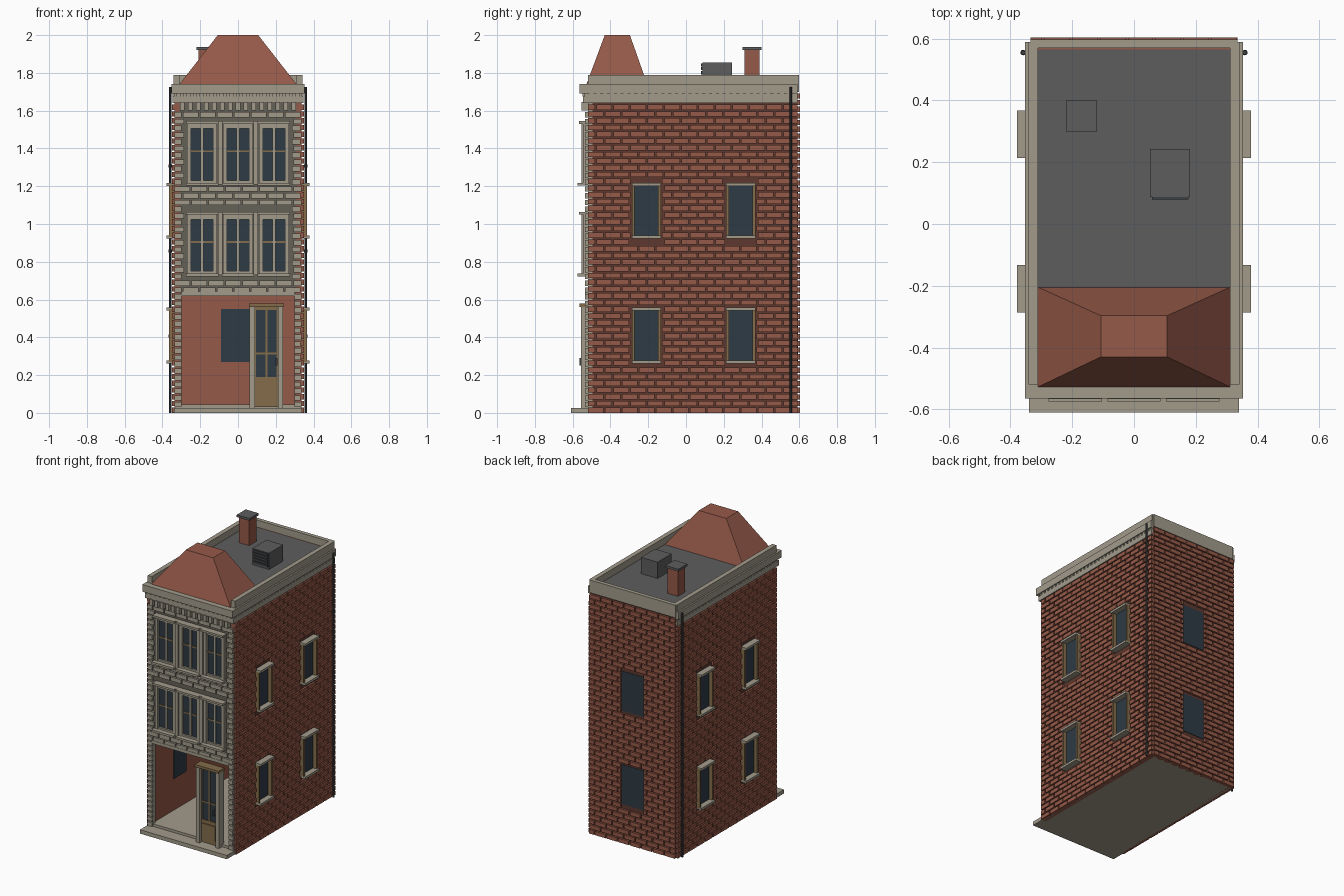
import bpy
import bmesh
from mathutils import Matrix, Vector

cube = bpy.data.objects.get("Cube")
if cube:
    bpy.data.objects.remove(cube, do_unlink=True)


def material(name, r, g, b):
    mat = bpy.data.materials.new(name)
    mat.use_nodes = True
    mat.diffuse_color = (r, g, b, 1)
    mat.node_tree.nodes["Principled BSDF"].inputs["Base Color"].default_value = (r, g, b, 1)
    return mat


BRICK = material("red brick", 0.30, 0.10, 0.065)
MORTAR = material("dark red mortar", 0.11, 0.04, 0.028)
STONE = material("pale stone", 0.36, 0.33, 0.26)
JOINT = material("stone joint", 0.13, 0.12, 0.095)
GLASS = material("dark glass", 0.026, 0.043, 0.058)
WOOD = material("tan wood", 0.23, 0.15, 0.07)
ROOF = material("roof grey", 0.11, 0.11, 0.11)
IRON = material("dark iron", 0.045, 0.05, 0.055)

# Overall wall planes
WX, FRONT, BACK, DECK = 0.335, -0.52, 0.59, 1.74


def finish(bm, name, *mats):
    mesh = bpy.data.meshes.new(name)
    bm.to_mesh(mesh)
    bm.free()
    for mat in mats:
        mesh.materials.append(mat)
    obj = bpy.data.objects.new(name, mesh)
    bpy.context.collection.objects.link(obj)
    return obj


def add_box(bm, x, y, z):
    """Box from three (low, high) ranges."""
    mid = Vector([sum(r) / 2 for r in (x, y, z)])
    size = [abs(r[1] - r[0]) for r in (x, y, z)]
    bmesh.ops.create_cube(bm, size=1, matrix=Matrix.Translation(mid) @ Matrix.Diagonal((*size, 1)))


def part(name, mat, *boxes):
    bm = bmesh.new()
    for box in boxes:
        add_box(bm, *box)
    return finish(bm, name, mat)


def wall(name, inner, outer, normal, *boxes):
    """Wall whose outward faces take the joint colour."""
    bm = bmesh.new()
    for box in boxes:
        add_box(bm, *box)
    bm.normal_update()
    for face in bm.faces:
        face.material_index = int(face.normal.dot(Vector(normal)) > 0.9)
    return finish(bm, name, inner, outer)


# Facade mappings: u runs along the wall, d is distance out from it
def on_front(u, d, z):
    return u, (FRONT - d[1], FRONT - d[0]), z


def on_back(u, d, z):
    return u, (BACK + d[0], BACK + d[1]), z


def on_side(s):
    return lambda u, d, z: (sorted((s * (WX + d[0]), s * (WX + d[1]))), u, z)


def around(c, half):
    return c - half, c + half


def brickwork(name, mat, place, u0, u1, z0, z1, holes, pitch=0.0355, length=0.09, gap=0.008):
    """Raised running-bond bricks, trimmed around rectangular holes."""
    bm = bmesh.new()
    rows = round((z1 - z0) / pitch)
    pitch = (z1 - z0) / rows
    for row in range(rows):
        low, high = z0 + row * pitch, z0 + (row + 1) * pitch - gap
        u = u0 - (row % 2) * length / 2
        while u < u1:
            spans = [(max(u, u0), min(u + length - gap, u1))]
            for hu, hz in holes:
                if high > hz[0] and low < hz[1]:
                    spans = [s for a, b in spans for s in ((a, min(b, hu[0])), (max(a, hu[1]), b))]
            for a, b in spans:
                if b - a > 0.008:
                    add_box(bm, *place((a, b), (0, 0.014), (low, high)))
            u += length
    return finish(bm, name, mat)


# Hollow shell
for s, side in ((1, "left"), (-1, "right")):
    wall(side + "_wall", BRICK, MORTAR, (s, 0, 0),
         (sorted((s * 0.31, s * WX)), (FRONT, BACK), (0, DECK)))
wall("back_wall", BRICK, MORTAR, (0, 1, 0), ((-0.31, 0.31), (0.565, BACK), (0, DECK)))
wall("front_wall", STONE, JOINT, (0, -1, 0),
     ((-WX, WX), (FRONT, -0.495), (0.62, DECK)),
     ((-WX, -0.3), (FRONT, -0.495), (0, 0.62)),
     ((0.3, WX), (FRONT, -0.495), (0, 0.62)))
part("ground_floor", STONE, ((-0.33, 0.33), (FRONT, 0.58), (0, 0.045)))
part("upper_floor", STONE, ((-0.31, 0.31), (-0.5, 0.57), (0.62, 0.64)))
part("front_step", STONE, ((-0.34, 0.34), (-0.61, FRONT), (0, 0.027)))
part("roof_deck", ROOF, ((-0.32, 0.32), (-0.5, 0.58), (DECK - 0.02, DECK)))

# Brick skins
LEVELS = ((0.27, 0.55), (0.93, 1.21))
SIDE_WINDOWS = (-0.21, 0.29)
side_holes = [(around(c, 0.083), (a - 0.012, b + 0.012)) for c in SIDE_WINDOWS for a, b in LEVELS]
for s, side in ((1, "left"), (-1, "right")):
    brickwork(side + "_bricks", BRICK, on_side(s), FRONT, BACK, 0, 1.64, side_holes)
brickwork("back_bricks", BRICK, on_back, -WX, WX, 0, 1.70, [((-0.09, 0.09), lv) for lv in LEVELS])
FRONT_LEVELS = ((0.73, 1.05), (1.21, 1.53))
front_holes = [((-0.285, 0.285), (a - 0.01, b + 0.015)) for a, b in FRONT_LEVELS]
front_holes.append(((-0.3, 0.3), (0, 0.62)))
brickwork("front_stones", STONE, on_front, -WX, WX, 0.03, 1.6, front_holes)
part("shop_lintel", STONE, on_front((-0.3, 0.3), (0, 0.016), (0.62, 0.642)))

# Back windows
part("back_windows", GLASS, *[((-0.09, 0.09), (0.56, BACK + 0.003), lv) for lv in LEVELS])

# Side windows with wooden jambs, sills and lintels
for s, side in ((1, "left"), (-1, "right")):
    place = on_side(s)
    glass, jambs, ledges = [], [], []
    for c in SIDE_WINDOWS:
        for a, b in LEVELS:
            glass.append(place(around(c, 0.07), (-0.03, 0.004), (a, b)))
            for t in (-1, 1):
                jambs.append(place(around(c + t * 0.07, 0.007), (0, 0.03), (a, b)))
            for z in (a, b):
                ledges.append(place(around(c, 0.077), (0, 0.044), around(z, 0.008)))
    part(side + "_window_glass", GLASS, *glass)
    part(side + "_window_jambs", WOOD, *jambs)
    part(side + "_window_ledges", STONE, *ledges)

# Front windows
glass, frames, bars = [], [], []
for a, b in FRONT_LEVELS:
    for c in (-0.19, 0, 0.19):
        glass.append(on_front(around(c, 0.06), (0, 0.006), (a + 0.02, b - 0.02)))
        for t in (-1, 1):
            frames.append(on_front(around(c + t * 0.069, 0.011), (0, 0.024), (a, b)))
        frames.append(on_front(around(c, 0.008), (0, 0.014), (a, b)))
        frames.append(on_front(around(c, 0.06), (0, 0.02), (b - 0.025, b)))
        frames.append(on_front(around(c, 0.06), (0, 0.02), (a, a + 0.02)))
        bars.append(on_front(around(c, 0.06), (0, 0.011), around((a + b) / 2 + 0.015, 0.005)))
        # Sill and cap
        frames.append(on_front(around(c, 0.086), (0, 0.054), (a - 0.007, a + 0.008)))
        frames.append(on_front(around(c, 0.086), (0, 0.046), (b, b + 0.014)))
    for c in (-0.095, 0.095):
        frames.append(on_front(around(c, 0.012), (0, 0.032), (a, b + 0.014)))
part("front_window_glass", GLASS, *glass)
part("front_window_frames", STONE, *frames)
part("front_window_bars", WOOD, *bars)

# Shop door
part("door_jambs", STONE, *[on_front(around(x, 0.014), (-0.02, 0.035), (0.027, 0.56))
                            for x in (0.075, 0.225)])
part("door_lintel", WOOD, on_front((0.057, 0.243), (-0.02, 0.045), (0.56, 0.578)))
part("door_glass", GLASS, on_front((0.085, 0.215), (-0.005, 0.008), (0.19, 0.56)))
part("door_leaf", WOOD,
     on_front((0.085, 0.215), (-0.01, 0.015), (0.03, 0.19)),
     on_front((0.1, 0.2), (0.015, 0.022), (0.06, 0.165)),
     on_front((0.085, 0.215), (-0.01, 0.015), (0.545, 0.56)),
     on_front((0.085, 0.215), (-0.01, 0.012), around(0.315, 0.005)),
     *[on_front(around(x, 0.005), (-0.01, 0.015), (0.19, 0.56)) for x in (0.09, 0.15, 0.21)])
part("door_handle", IRON, on_front(around(0.203, 0.005), (0.015, 0.045), (0.25, 0.29)))

# Cornice bands: side overhang, front overhang, height range
for name, out, fore, z in (("lower_band", 0.012, 0.025, (1.64, 1.675)),
                           ("dentil_backing", 0.005, 0.018, (1.675, 1.69)),
                           ("upper_band", 0.018, 0.045, (1.69, 1.74))):
    bands = [on_side(s)((FRONT - fore, BACK), (-0.02, out), z) for s in (1, -1)]
    bands.append(on_front((-WX, WX), (0, fore), z))
    part(name, STONE, *bands)
part("back_band", STONE, on_back((-WX, WX), (0, 0.008), (1.70, 1.79)))

# Dentils and brackets
dentils = []
for s in (1, -1):
    dentils += [on_side(s)(around(FRONT + 0.02 + i * 0.036, 0.01), (0, 0.012), (1.675, 1.69))
                for i in range(30)]
dentils += [on_front(around(-0.315 + i * 0.035, 0.01), (0, 0.028), (1.675, 1.69)) for i in range(19)]
part("dentils", STONE, *dentils)
part("brackets", STONE, *[on_front(around(i * 0.042, 0.012), (0, 0.034), (1.6, 1.645))
                          for i in range(-7, 8)])

# Parapet
part("parapet", STONE,
     *[on_side(s)((FRONT, BACK), (-0.025, 0.007), (DECK, 1.79)) for s in (1, -1)],
     ((-0.31, 0.31), (0.57, BACK), (DECK, 1.79)))

# Hipped front roof
bm = bmesh.new()
add_box(bm, (-0.31, 0.31), (-0.527, -0.205), (DECK, 2.0))
for v in bm.verts:
    if v.co.z > 1.9:
        v.co.x = 0.107 if v.co.x > 0 else -0.107
        v.co.y = -0.43 if v.co.y < -0.4 else -0.297
finish(bm, "hipped_roof", BRICK)

# Chimney and roof vent
part("chimney", BRICK, (around(-0.17, 0.04), around(0.35, 0.04), (DECK, 1.925)))
part("chimney_cap", ROOF, (around(-0.17, 0.05), around(0.35, 0.05), (1.922, 1.938)))
part("roof_vent", ROOF, ((0.052, 0.182), (0.087, 0.243), (DECK, 1.855)))
part("vent_slats", IRON, *[((0.058, 0.176), (0.08, 0.088), (z, z + 0.016))
                           for z in (DECK + 0.015 + i * 0.02 for i in range(5))])

# Drainpipes with clamps
for s, side in ((1, "left"), (-1, "right")):
    bm = bmesh.new()
    for radius, low, high in ((0.007, 0, 1.725), (0.009, 0.4, 0.415), (0.009, 0.85, 0.865), (0.009, 1.3, 1.315)):
        bmesh.ops.create_cone(bm, cap_ends=True, segments=10, radius1=radius, radius2=radius,
                              depth=high - low,
                              matrix=Matrix.Translation((s * 0.359, 0.555, (low + high) / 2)))
    finish(bm, side + "_drainpipe", IRON)
